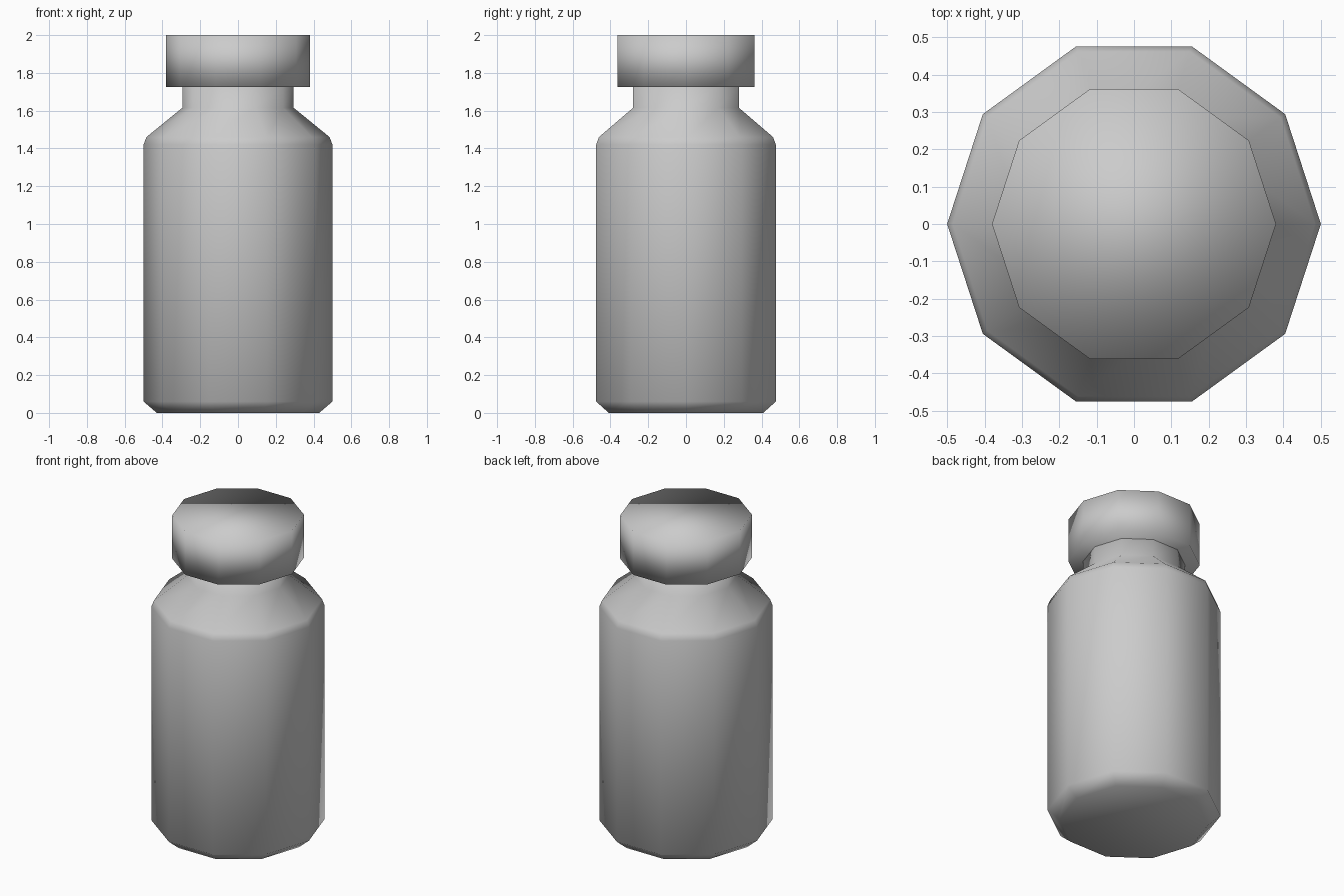
import bpy
import bmesh
from math import cos, sin, pi

SIDES = 10

old = bpy.data.objects.get("Cube")
if old:
    bpy.data.objects.remove(old, do_unlink=True)

grey = bpy.data.materials.new("plain grey")
grey.use_nodes = True
colour = (0.6, 0.6, 0.6, 1)
grey.diffuse_color = colour
grey.node_tree.nodes["Principled BSDF"].inputs["Base Color"].default_value = colour


def lathe(name, profile):
    """Closed ten-sided solid from (radius, height) rings, smooth shaded."""
    bm = bmesh.new()
    rings = []
    for r, z in profile:
        angles = [2 * pi * i / SIDES for i in range(SIDES)]
        rings.append([bm.verts.new((r * cos(a), r * sin(a), z)) for a in angles])
    for low, high in zip(rings, rings[1:]):
        for i in range(SIDES):
            j = (i + 1) % SIDES
            bm.faces.new((low[i], low[j], high[j], high[i]))
    bm.faces.new(rings[0][::-1])
    bm.faces.new(rings[-1])
    for f in bm.faces:
        f.smooth = True
    mesh = bpy.data.meshes.new(name)
    bm.to_mesh(mesh)
    bm.free()
    mesh.materials.append(grey)
    obj = bpy.data.objects.new(name, mesh)
    bpy.context.collection.objects.link(obj)
    return obj


# Body with chamfered foot, rounded shoulder and neck
lathe("bottle", [(0.43, 0), (0.5, 0.06), (0.5, 1.42), (0.485, 1.46),
                 (0.295, 1.615), (0.295, 1.73)])

# Wide lid on the neck
lathe("cap", [(0.38, 1.725), (0.38, 2)])
